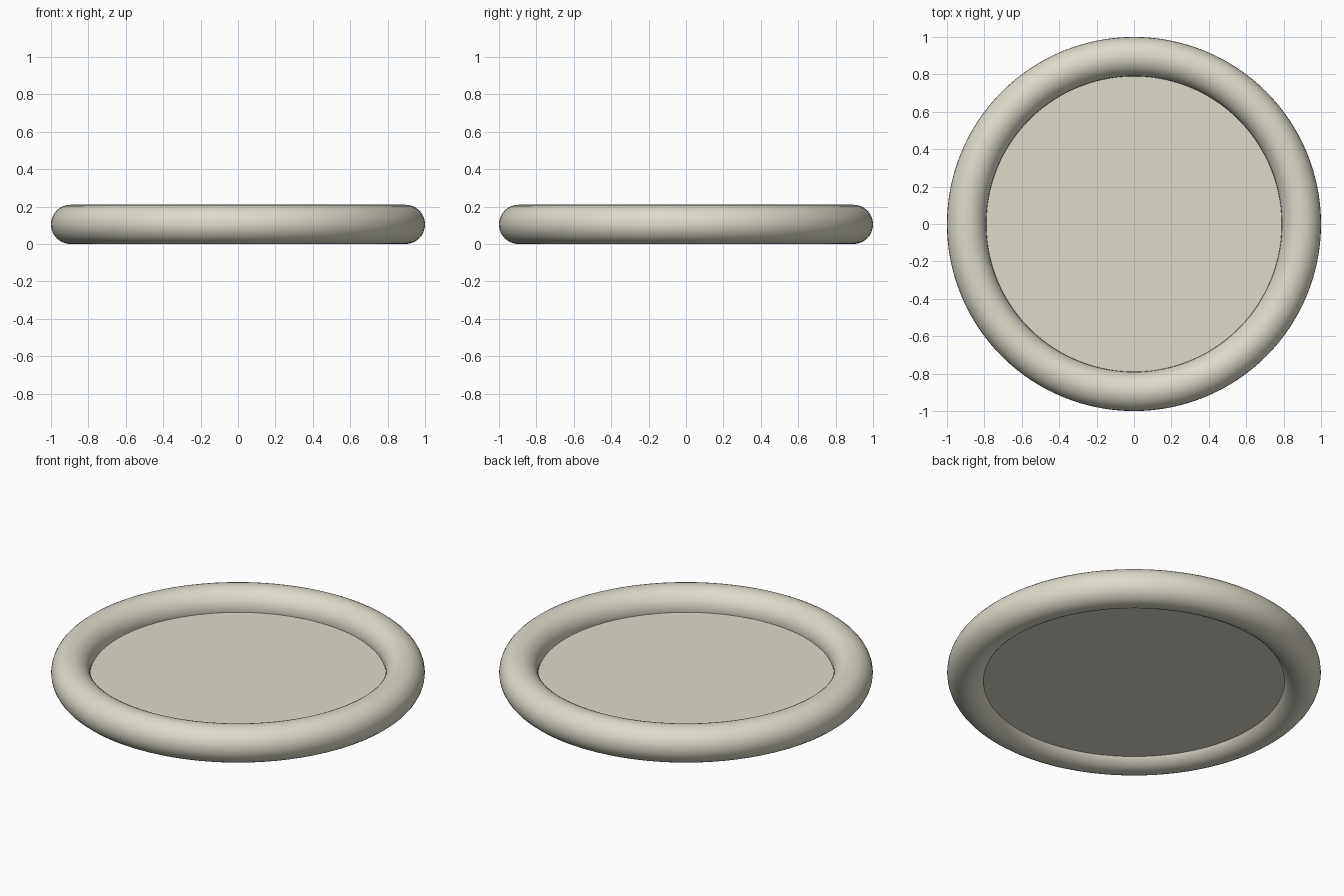
import bpy
import math

if "Cube" in bpy.data.objects:
    bpy.data.objects.remove(bpy.data.objects["Cube"])

TUBE = 0.105            # rim cross-section radius
MAJOR = 1.0 - TUBE      # rim centre-line radius

cream = bpy.data.materials.new("warm cream")
cream.diffuse_color = (0.73, 0.71, 0.60, 1)
cream.use_nodes = True
cream.node_tree.nodes["Principled BSDF"].inputs["Base Color"].default_value = cream.diffuse_color


def finish(name):
    ob = bpy.context.object
    ob.name = name
    ob.data.materials.append(cream)
    bpy.ops.object.shade_smooth_by_angle(angle=math.radians(40))
    return ob


# Round rim
bpy.ops.mesh.primitive_torus_add(major_radius=MAJOR, minor_radius=TUBE,
                                 major_segments=128, minor_segments=32,
                                 location=(0, 0, TUBE))
finish("rim")

# Flat floor plate set inside the rim, its edge buried in the tube
FLOOR_BOTTOM, FLOOR_TOP = 0.05, 0.09
bpy.ops.mesh.primitive_cylinder_add(vertices=128, radius=0.82,
                                    depth=FLOOR_TOP - FLOOR_BOTTOM,
                                    location=(0, 0, (FLOOR_TOP + FLOOR_BOTTOM) / 2))
finish("floor_plate")
